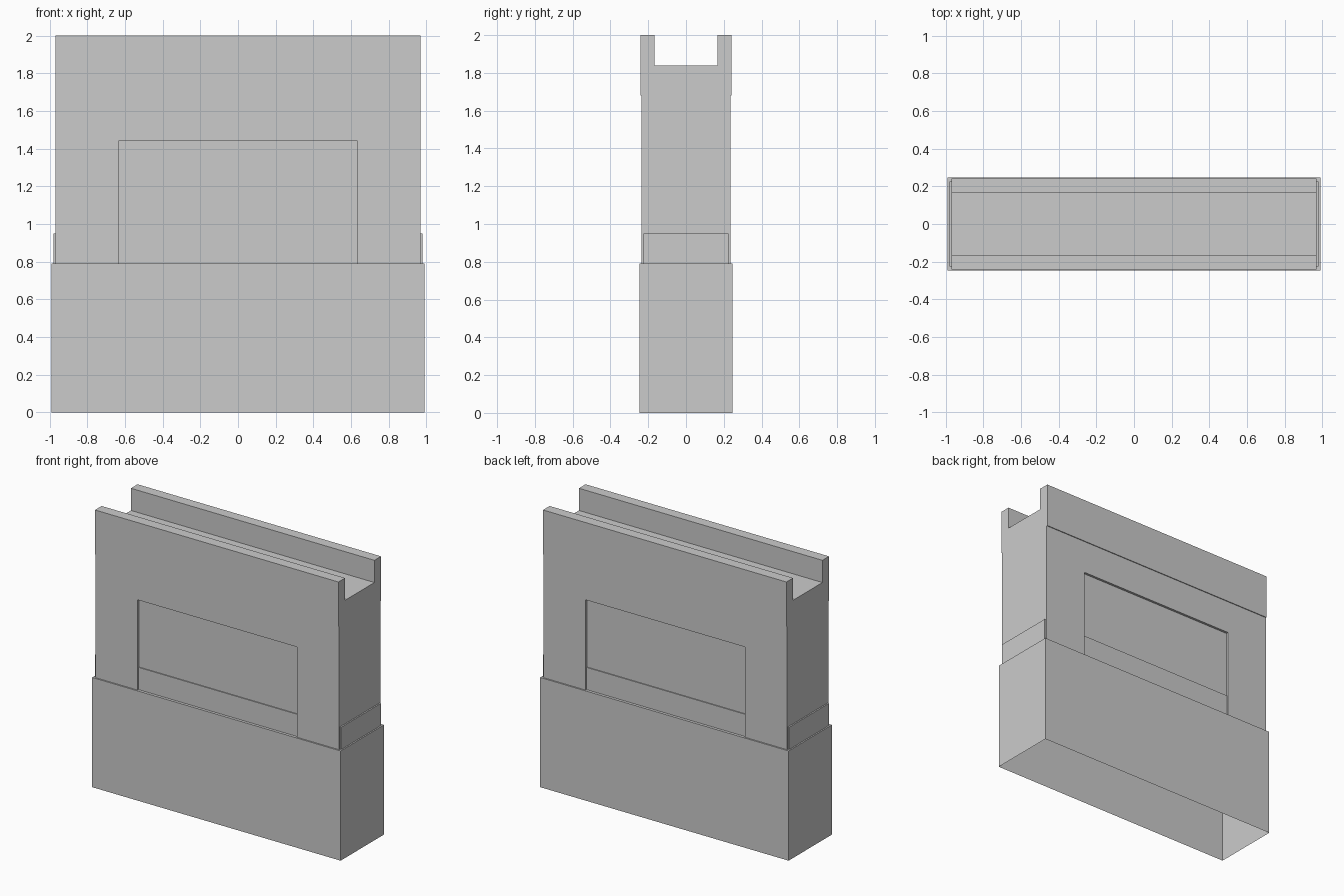
import bpy, bmesh
from mathutils import Vector

if "Cube" in bpy.data.objects:
    bpy.data.objects.remove(bpy.data.objects["Cube"])


def new_object(name, bm):
    bmesh.ops.recalc_face_normals(bm, faces=bm.faces)
    mesh = bpy.data.meshes.new(name)
    bm.to_mesh(mesh)
    bm.free()
    obj = bpy.data.objects.new(name, mesh)
    bpy.context.collection.objects.link(obj)
    return obj


def box(name, x, y, z, open_bottom=False):
    """Box from (min, max) ranges; optionally without its underside."""
    bm = bmesh.new()
    bmesh.ops.create_cube(bm, size=1)
    for v in bm.verts:
        v.co = Vector([r[0] if c < 0 else r[1] for c, r in zip(v.co, (x, y, z))])
    obj_faces = [f for f in bm.faces if all(v.co.z == min(w.co.z for w in bm.verts) for v in f.verts)]
    bmesh.ops.recalc_face_normals(bm, faces=bm.faces)
    if open_bottom:
        bmesh.ops.delete(bm, geom=obj_faces, context='FACES_ONLY')
    return new_object(name, bm)


def extrude_x(name, profile, half_length):
    """Extrude a closed (y, z) profile along x."""
    bm = bmesh.new()
    face = bm.faces.new([bm.verts.new((-half_length, y, z)) for y, z in profile])
    grown = bmesh.ops.extrude_face_region(bm, geom=[face], use_keep_orig=True)["geom"]
    bmesh.ops.translate(bm, vec=(2 * half_length, 0, 0),
                        verts=[g for g in grown if isinstance(g, bmesh.types.BMVert)])
    return new_object(name, bm)


# Hollow base, open underneath
box("base", (-0.99, 0.99), (-0.246, 0.246), (0, 0.79), open_bottom=True)

# Wall body with a shallow panel recess on front and back
body = box("wall_body", (-0.97, 0.97), (-0.236, 0.236), (0.79, 1.68))
cutter = box("panel_cutter", (-0.635, 0.635), (-0.4, -0.219), (0.7, 1.44))
mirror = cutter.modifiers.new("both_sides", 'MIRROR')
mirror.use_axis = (False, True, False)
cutter.hide_render = True
cutter.hide_viewport = True
cut = body.modifiers.new("panel_recess", 'BOOLEAN')
cut.operation = 'DIFFERENCE'
cut.solver = 'EXACT'
cut.object = cutter

# Skirting band, showing at the ends and inside the recesses
box("skirting_band", (-0.98, 0.98), (-0.226, 0.226), (0.79, 0.95))

# Trough-shaped cap, open at both ends
side = [(0.242, 1.68), (0.242, 2.0), (0.167, 2.0), (0.167, 1.84)]
extrude_x("trough_cap", side + [(-y, z) for y, z in reversed(side)], 0.97)
